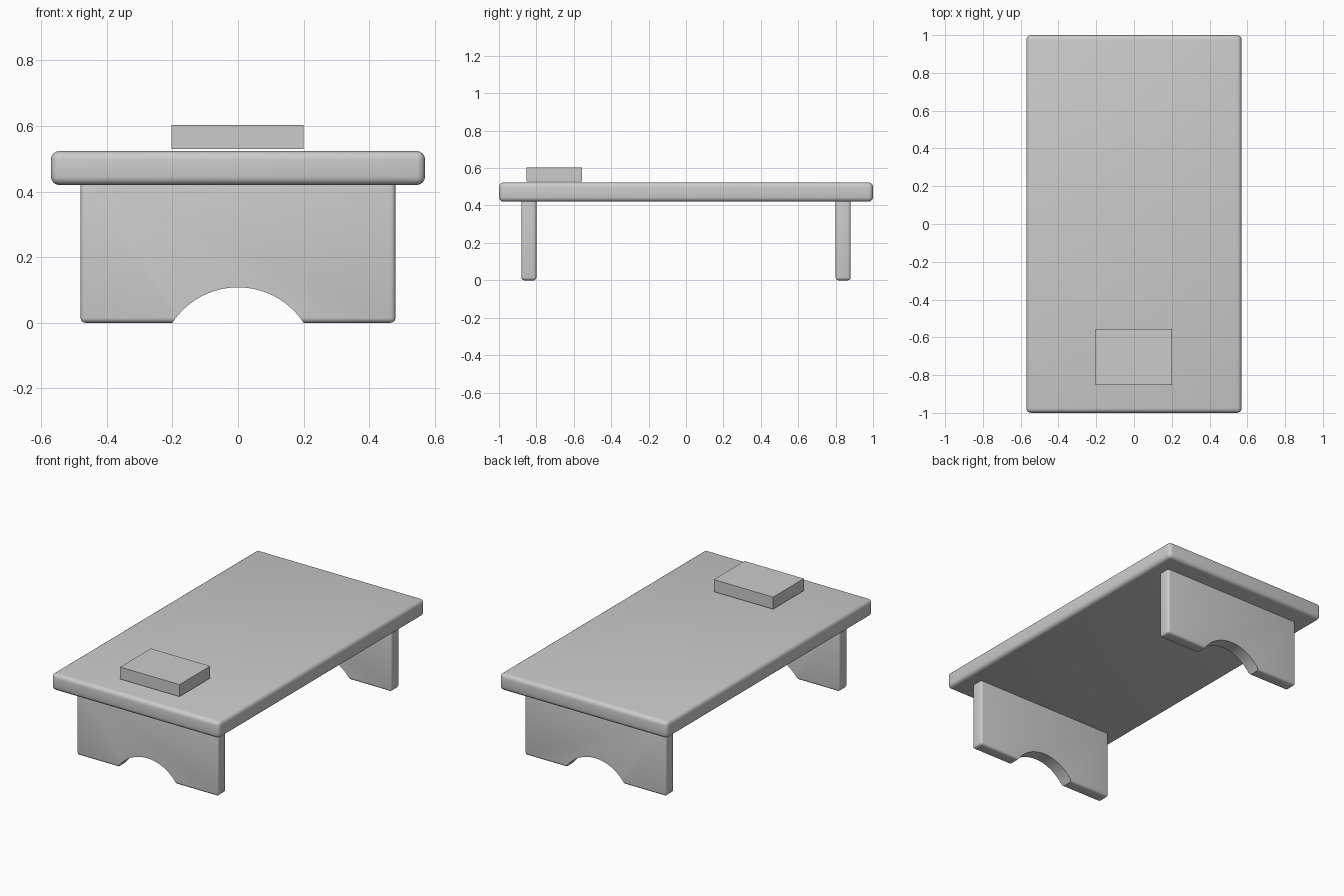
import bpy, math

if "Cube" in bpy.data.objects:
    bpy.data.objects.remove(bpy.data.objects["Cube"])


def box(name, x, y, z, bevel=0.0, segments=4):
    """Box from (min, max) ranges, with optional rounded edges."""
    lo, hi = zip(x, y, z)
    centre = [(a + b) / 2 for a, b in zip(lo, hi)]
    bpy.ops.mesh.primitive_cube_add(size=1, location=centre)
    ob = bpy.context.object
    ob.name = name
    ob.scale = [b - a for a, b in zip(lo, hi)]
    bpy.ops.object.transform_apply(location=False, rotation=False, scale=True)
    if bevel:
        mod = ob.modifiers.new("rounded_edges", 'BEVEL')
        mod.width = bevel
        mod.segments = segments
        bpy.ops.object.modifier_apply(modifier=mod.name)
        bpy.ops.object.shade_smooth_by_angle(angle=math.radians(35))
    return ob


# Table top
box("table_top", (-0.57, 0.57), (-1, 1), (0.42, 0.523), 0.025)

# End panels used as legs
legs = [box("front_leg", (-0.48, 0.48), (-0.88, -0.80), (0, 0.435), 0.015),
        box("back_leg", (-0.48, 0.48), (0.80, 0.88), (0, 0.435), 0.015)]

# Arched cut-out through both legs: circle through (0.2, 0) with its crown at z = 0.108
half, rise = 0.20, 0.108
radius = (half ** 2 + rise ** 2) / (2 * rise)
bpy.ops.mesh.primitive_cylinder_add(vertices=96, radius=radius, depth=3,
                                    location=(0, 0, rise - radius),
                                    rotation=(math.pi / 2, 0, 0))
cutter = bpy.context.object
cutter.name = "arch_cutter"
for leg in legs:
    bpy.context.view_layer.objects.active = leg
    mod = leg.modifiers.new("arch", 'BOOLEAN')
    mod.operation = 'DIFFERENCE'
    mod.solver = 'EXACT'
    mod.object = cutter
    bpy.ops.object.modifier_apply(modifier=mod.name)
    bpy.ops.object.select_all(action='DESELECT')
    leg.select_set(True)
    bpy.ops.object.shade_smooth_by_angle(angle=math.radians(35))
bpy.data.objects.remove(cutter)

# Small block resting near the front edge
box("small_block", (-0.203, 0.20), (-0.853, -0.555), (0.529, 0.603))
